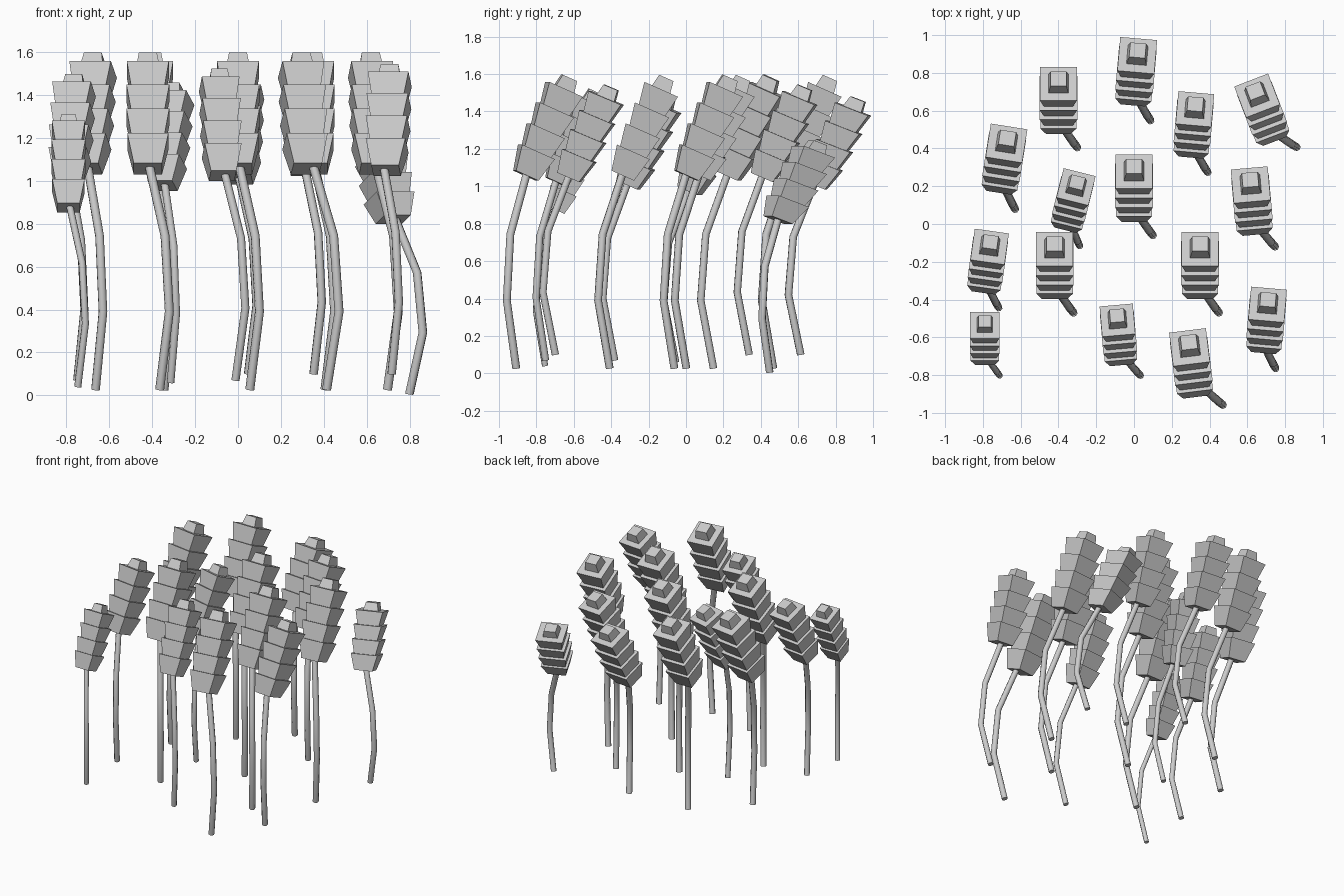
import bpy, bmesh, math
from mathutils import Matrix, Vector

if "Cube" in bpy.data.objects:
    bpy.data.objects.remove(bpy.data.objects["Cube"])

TILT = Matrix.Rotation(math.radians(-24), 4, 'X')
BASE = Matrix.Translation((0, -0.238, 1.03))    # bottom of the grain head

# Shared grain head: four flaring square tiers and a small tapered tip
# (start along axis, end, half width at bottom, half width at top)
tiers = [(0.0, 0.139, 0.066, 0.096),
         (0.12, 0.262, 0.074, 0.10),
         (0.243, 0.384, 0.074, 0.10),
         (0.365, 0.505, 0.074, 0.098),
         (0.50, 0.572, 0.054, 0.042)]
bm = bmesh.new()
for a, b, wa, wb in tiers:
    for v in bmesh.ops.create_cube(bm, size=2)['verts']:
        top = v.co.z > 0
        w = wb if top else wa
        v.co = Vector((v.co.x * w, v.co.y * w, b if top else a))
bm.transform(BASE @ TILT)
head_mesh = bpy.data.meshes.new("grain_head")
bm.to_mesh(head_mesh)
bm.free()

# Shared stem: bent round tube running up into the head
stem_curve = bpy.data.curves.new("stem", 'CURVE')
stem_curve.dimensions = '3D'
stem_curve.bevel_depth = 0.021
stem_curve.bevel_resolution = 2
stem_curve.use_fill_caps = True
path = [(0.055, -0.308, 0), (0.1, -0.37, 0.363),
        (0.08, -0.346, 0.716), (0.005, -0.236, 1.05)]
sp = stem_curve.splines.new('POLY')
sp.points.add(len(path) - 1)
for p, co in zip(sp.points, path):
    p.co = (*co, 1)
temp = bpy.data.objects.new("stem_source", stem_curve)
bpy.context.collection.objects.link(temp)
bpy.context.view_layer.update()
stem_mesh = bpy.data.meshes.new_from_object(
    temp.evaluated_get(bpy.context.evaluated_depsgraph_get()))
bpy.data.objects.remove(temp)
for poly in stem_mesh.polygons:                 # round sides, flat end caps
    poly.use_smooth = len(poly.vertices) == 4

# Stalks: tip x, tip y, base z, head turn, stem turn, width scale, height scale
stalks = [
    (-0.40, 0.775, 0.027, 0, 0, 1, 1),
    (0.02, 0.925, 0.10, -5, -5, 1, 0.88),
    (0.64, 0.71, 0.006, 21, 21, 0.98, 0.79),
    (0.325, 0.64, 0.10, -5, -5, 0.97, 0.92),
    (-0.67, 0.46, 0.027, -9, -9, 1, 1),
    (-0.30, 0.225, 0.06, -14, -13, 0.89, 0.89),
    (0.0, 0.31, 0.027, 0, 0, 1, 1),
    (0.615, 0.24, 0.027, 5, 5, 1, 1),
    (-0.76, -0.09, 0.07, -8, -8, 0.93, 0.91),
    (-0.42, -0.10, 0.027, 0, 0, 1, 1),
    (0.35, -0.10, 0.027, 0, 0, 1, 1),
    (-0.79, -0.51, 0.04, 0, 0, 0.79, 0.81),
    (-0.09, -0.48, 0.07, 5, 6, 0.90, 0.925),
    (0.29, -0.62, 0.027, 7, 13, 1, 1),
    (0.71, -0.395, 0.10, -5, -9, 0.97, 0.92),
]
for i, (x, y, z, head_turn, stem_turn, s, sz) in enumerate(stalks, 1):
    for name, mesh, turn in (("stem", stem_mesh, stem_turn),
                             ("grain_head", head_mesh, head_turn)):
        ob = bpy.data.objects.new(f"{name}_{i}", mesh)
        ob.location = (x, y, z)
        ob.rotation_euler = (0, 0, math.radians(turn))
        ob.scale = (s, s, sz)
        bpy.context.collection.objects.link(ob)
